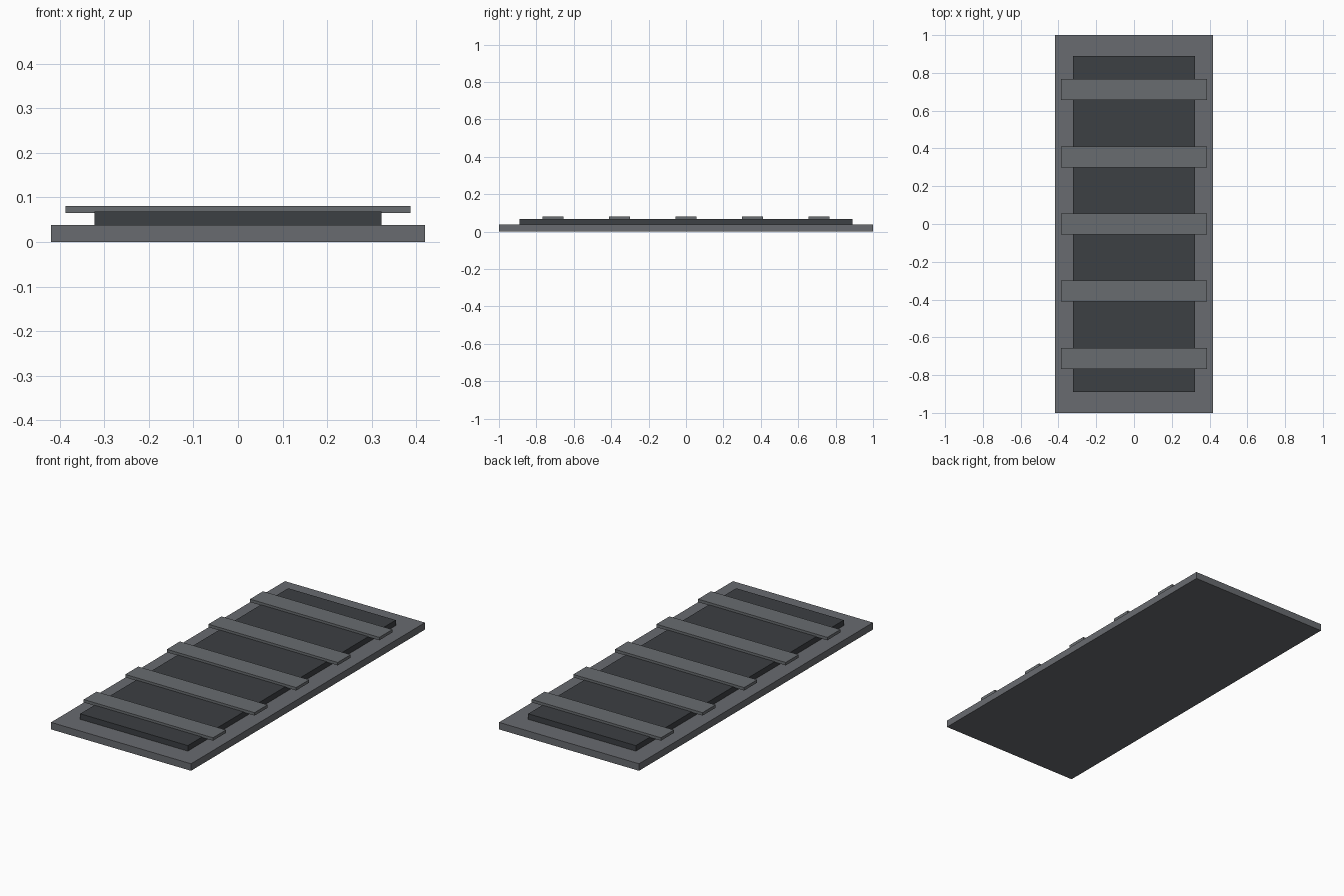
import bpy

if "Cube" in bpy.data.objects:
    bpy.data.objects.remove(bpy.data.objects["Cube"])


def material(name, colour):
    m = bpy.data.materials.new(name)
    m.diffuse_color = (*colour, 1)
    m.use_nodes = True
    m.node_tree.nodes["Principled BSDF"].inputs["Base Color"].default_value = m.diffuse_color
    return m


def box(name, width, depth, z0, z1, mat, y=0):
    bpy.ops.mesh.primitive_cube_add(size=1, location=(0, y, (z0 + z1) / 2))
    ob = bpy.context.object
    ob.name = name
    ob.scale = (width, depth, z1 - z0)
    bpy.ops.object.transform_apply(location=False, rotation=False, scale=True)
    ob.data.materials.append(mat)
    return ob


frame_grey = material("frame_grey", (0.14, 0.147, 0.16))
bar_grey = material("bar_grey", (0.14, 0.15, 0.16))
panel_dark = material("panel_dark", (0.045, 0.05, 0.056))

# Base plate
box("base_plate", 0.838, 2.0, 0, 0.038, frame_grey)

# Raised dark panel
box("inset_panel", 0.644, 1.778, 0.036, 0.068, panel_dark)

# Cross bars spanning the panel
for i in range(5):
    box(f"cross_bar_{i + 1}", 0.774, 0.111, 0.065, 0.081, bar_grey, (i - 2) * 0.3555)
